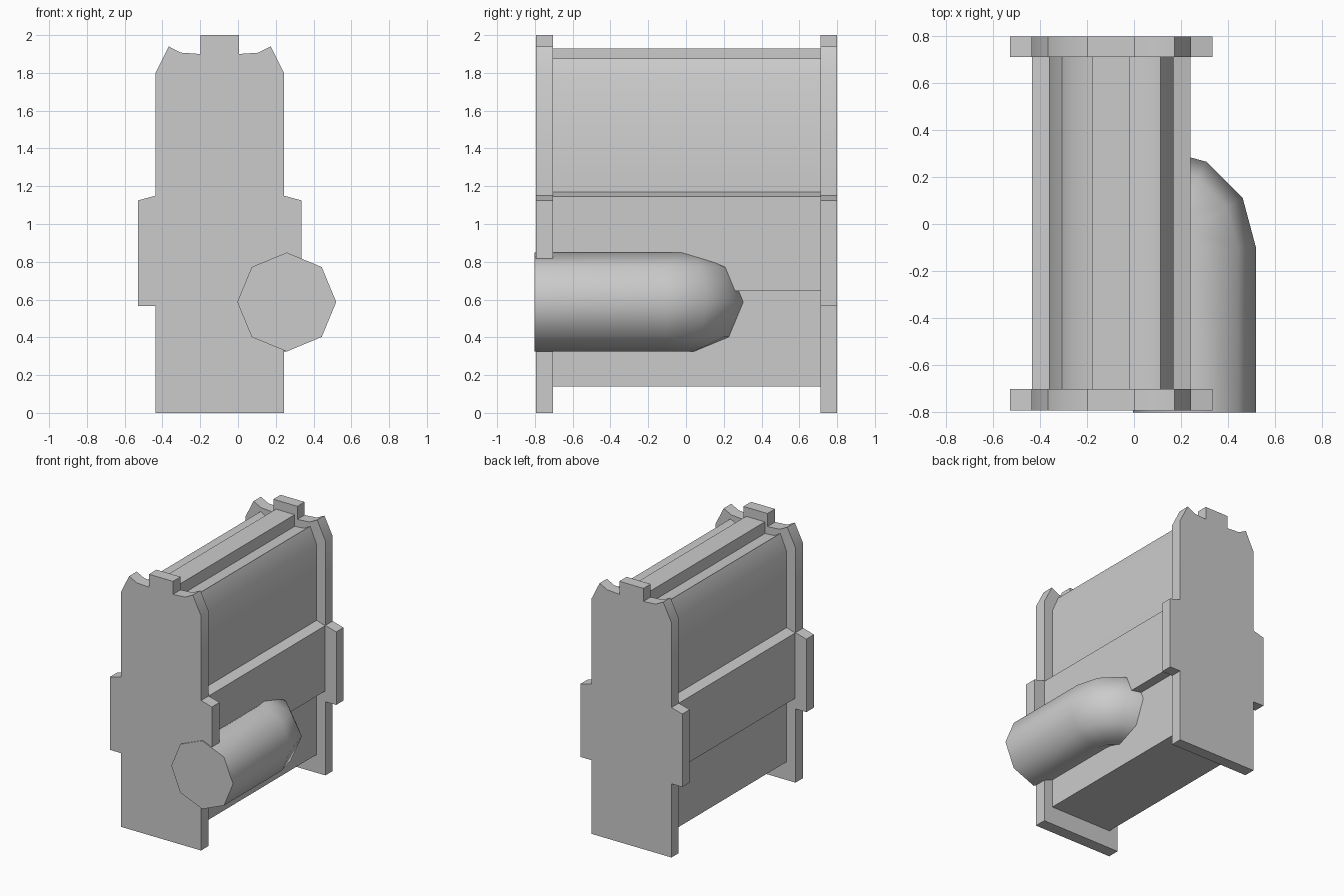
import bpy, bmesh
from math import cos, sin, pi, radians

if "Cube" in bpy.data.objects:
    bpy.data.objects.remove(bpy.data.objects["Cube"])

CX = -0.097  # centre line of housing and plates

# right half of the end plate outline (offset from centre line, z), bottom to top
HALF = [(0.34, 0), (0.34, 0.565), (0.432, 0.565), (0.432, 1.125), (0.34, 1.15),
        (0.34, 1.8), (0.27, 1.94), (0.205, 1.907), (0.102, 1.9), (0.102, 2.0)]


def finish(name, bm, angle):
    bmesh.ops.recalc_face_normals(bm, faces=bm.faces)
    mesh = bpy.data.meshes.new(name)
    bm.to_mesh(mesh)
    bm.free()
    ob = bpy.data.objects.new(name, mesh)
    bpy.context.collection.objects.link(ob)
    bpy.ops.object.select_all(action='DESELECT')
    ob.select_set(True)
    bpy.context.view_layer.objects.active = ob
    bpy.ops.object.shade_smooth_by_angle(angle=radians(angle))
    return ob


def skin(bm, rings):
    """Join successive closed rings and cap both ends."""
    loops = [[bm.verts.new(p) for p in ring] for ring in rings]
    n = len(loops[0])
    for a, b in zip(loops, loops[1:]):
        for i in range(n):
            j = (i + 1) % n
            bm.faces.new((a[i], a[j], b[j], b[i]))
    bm.faces.new(loops[0])
    bm.faces.new(loops[-1])


def prism(name, y0, y1, sx=1.0, sz=1.0, dz=0.0):
    """Mirrored outline extruded along y."""
    outline = HALF + [(-x, z) for x, z in reversed(HALF)]
    bm = bmesh.new()
    skin(bm, [[(CX + x * sx, y, z * sz + dz) for x, z in outline] for y in (y0, y1)])
    return finish(name, bm, 30)


# end plates
prism("front_plate", -0.795, -0.703)
prism("back_plate", 0.712, 0.80)

# housing between the plates: the same outline, reduced
prism("housing", -0.703, 0.712, sx=0.78, sz=0.895, dz=0.14)

# octagonal pipe that bends into the housing
R, BEND, PZ = 0.262, 0.16, 0.587
BX, BY = 0.098, -0.1  # centre of the bend


def pipe_ring(cx, cy, a):
    return [(cx + R * cos(t) * cos(a), cy + R * cos(t) * sin(a), PZ + R * sin(t))
            for t in (i * pi / 4 for i in range(8))]


rings = [pipe_ring(BX + BEND, -0.803, 0)]
for k in range(4):
    a = radians(30 * k)
    rings.append(pipe_ring(BX + BEND * cos(a), BY + BEND * sin(a), a))
bm = bmesh.new()
skin(bm, rings)
finish("pipe", bm, 50)
